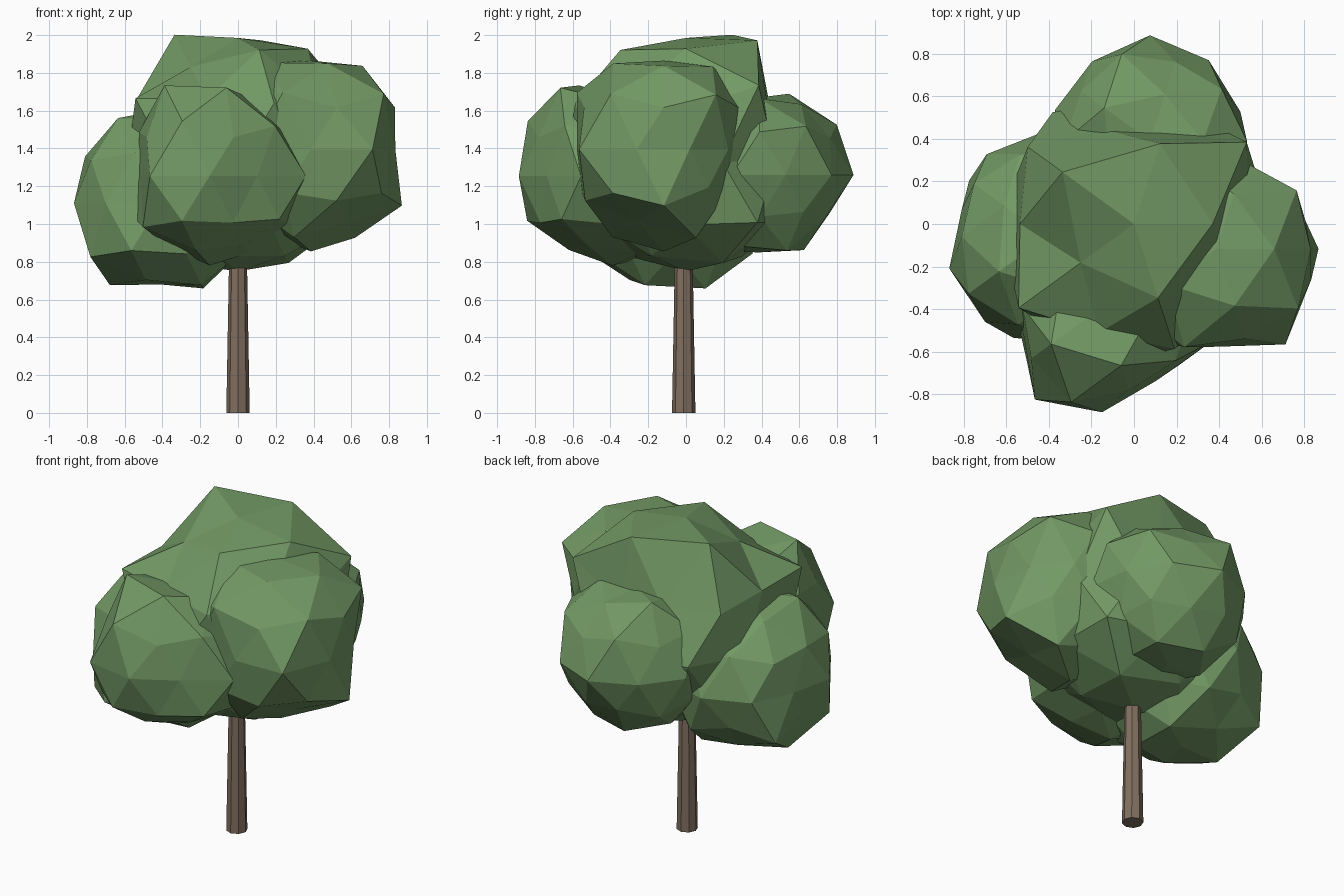
import bpy, bmesh, random
from math import radians, sin, cos
from mathutils import Vector

if "Cube" in bpy.data.objects:
    bpy.data.objects.remove(bpy.data.objects["Cube"])

random.seed(4)


def material(name, rgb):
    m = bpy.data.materials.new(name)
    m.diffuse_color = (*rgb, 1)
    m.use_nodes = True
    m.node_tree.nodes["Principled BSDF"].inputs["Base Color"].default_value = m.diffuse_color
    return m


def finish(name, bm, mat):
    me = bpy.data.meshes.new(name)
    bm.to_mesh(me)
    bm.free()
    me.materials.append(mat)
    ob = bpy.data.objects.new(name, me)
    bpy.context.collection.objects.link(ob)
    return ob


leaf = material("leaf", (0.17, 0.32, 0.13))
bark = material("bark", (0.22, 0.16, 0.115))

# Elevation (degrees) of each vertex ring on a two-level icosphere
RINGS = {"top": 90, "U1": 58.3, "U3": 31.7, "U2": 26.6, "EQ": 0,
         "L2": -26.6, "L3": -31.7, "L1": -58.3, "bot": -90}


def foliage(name, centre, radius, lumps):
    """Icosphere whose vertices are pushed in or out along their radii.
    lumps: ring -> {azimuth: radius}; other vertices get a slight jitter."""
    bm = bmesh.new()
    bmesh.ops.create_icosphere(bm, subdivisions=2, radius=1)
    size = {v: radius * random.uniform(0.95, 1.05) for v in bm.verts}
    for ring, points in lumps.items():
        e = radians(RINGS[ring])
        for az, r in points.items():
            a = radians(az)
            d = Vector((cos(e) * cos(a), cos(e) * sin(a), sin(e)))
            size[max(bm.verts, key=lambda v: v.co.dot(d))] = r
    for v in bm.verts:
        v.co = Vector(centre) + v.co.normalized() * size[v]
    return finish(name, bm, leaf)


# Foliage clumps
foliage("foliage_centre", (0, 0, 1.33), 0.61, {
    "top": {0: .655},
    "U1": {0: .703, 72: .755, 144: .79, 216: .59, 288: .695},
    "U2": {0: .60, 72: .52, 144: .69, 216: .75, 288: .69},
    "U3": {36: .77, 108: .55, 180: .63},
    "EQ": {18: .62, 54: .59, 126: .65, 162: .60},
    "L2": {36: .72},
    "bot": {0: .58}})

foliage("foliage_right", (.386, -.117, 1.395), 0.52, {
    "top": {0: .47},
    "U1": {0: .52, 72: .515, 144: .50, 216: .54, 288: .535},
    "U2": {0: .497, 72: .48},
    "U3": {36: .55, 324: .56, 252: .57},
    "EQ": {18: .44, 54: .42, 90: .42, 342: .47, 306: .555, 270: .46},
    "L2": {36: .45, 108: .42, 252: .51},
    "L3": {0: .566, 72: .42},
    "L1": {36: .55, 324: .45, 108: .46},
    "bot": {0: .54}})

foliage("foliage_front", (-.15, -.39, 1.254), 0.49, {
    "top": {0: .42},
    "U1": {144: .44, 216: .564, 288: .55},
    "U2": {288: .46, 216: .46},
    "U3": {252: .553, 180: .44},
    "EQ": {342: .536, 306: .43, 270: .495, 234: .538, 198: .39, 162: .39},
    "L2": {324: .51, 252: .53, 180: .46},
    "L3": {288: .47},
    "L1": {252: .46, 324: .43, 180: .43},
    "bot": {0: .474}})

foliage("foliage_left", (-.41, -.06, 1.11), 0.49, {
    "U1": {144: .474, 216: .53},
    "U3": {180: .47, 108: .48},
    "EQ": {126: .48, 162: .42, 198: .482, 234: .494},
    "L3": {144: .53, 216: .54},
    "L2": {180: .41, 108: .45, 252: .56},
    "L1": {36: .53, 108: .45, 180: .51, 252: .477, 324: .51},
    "bot": {0: .43}})

foliage("foliage_back", (.075, .39, 1.26), 0.46, {
    "top": {0: .41},
    "U1": {72: .44, 144: .505},
    "U2": {0: .51},
    "U3": {36: .49, 108: .505},
    "EQ": {18: .447, 54: .47, 90: .497, 126: .463, 162: .47},
    "L2": {36: .44, 108: .44},
    "L3": {0: .42, 72: .43},
    "L1": {108: .468, 36: .47, 324: .44},
    "bot": {0: .41}})

# Tapered eight-sided trunk
bm = bmesh.new()
bmesh.ops.create_cone(bm, cap_ends=True, segments=8, radius1=.062,
                      radius2=.044, depth=1.0)
bmesh.ops.translate(bm, verts=bm.verts, vec=(0, -.012, .5))
finish("trunk", bm, bark)
